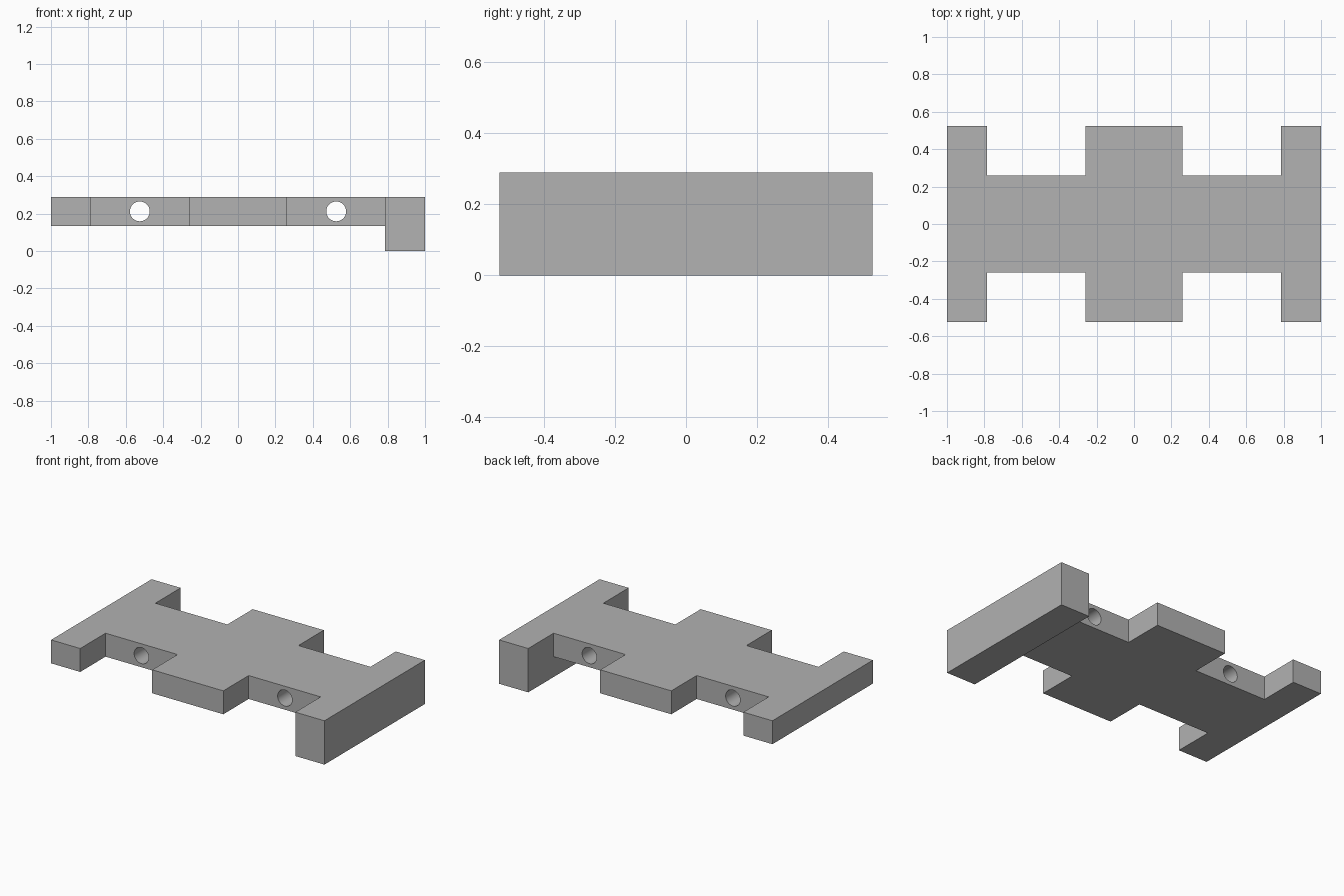
import bpy, bmesh
from mathutils import Vector

cube = bpy.data.objects.get("Cube")
if cube:
    bpy.data.objects.remove(cube, do_unlink=True)

MID, BAR, WAIST, DEPTH = 0.26, 0.787, 0.26, 0.525
UNDER, TOP = 0.135, 0.29
HOLE_X, HOLE_Z, HOLE_R = 0.525, 0.212, 0.053

grey = bpy.data.materials.new("plain grey")
grey.use_nodes = True
colour = (0.445, 0.445, 0.445, 1)
grey.diffuse_color = colour
grey.node_tree.nodes["Principled BSDF"].inputs["Base Color"].default_value = colour


def make_object(name, bm):
    bmesh.ops.recalc_face_normals(bm, faces=bm.faces[:])
    mesh = bpy.data.meshes.new(name)
    bm.to_mesh(mesh)
    bm.free()
    mesh.materials.append(grey)
    obj = bpy.data.objects.new(name, mesh)
    bpy.context.collection.objects.link(obj)
    return obj


def extrude(bm, faces, dz, keep):
    grown = bmesh.ops.extrude_face_region(bm, geom=faces, use_keep_orig=keep)
    verts = [v for v in grown["geom"] if isinstance(v, bmesh.types.BMVert)]
    bmesh.ops.translate(bm, verts=verts, vec=Vector((0, 0, dz)))


# Notched plan outline: front edge, then its mirror along the back
front = [(-1, DEPTH), (-BAR, DEPTH), (-BAR, WAIST), (-MID, WAIST), (-MID, DEPTH),
         (MID, DEPTH), (MID, WAIST), (BAR, WAIST)]
outline = [(x, -y) for x, y in front] + front[::-1]
bm = bmesh.new()
body = [bm.verts.new((x, y, UNDER)) for x, y in outline]
n = len(front)
corners = [bm.verts.new((x, y, UNDER)) for x, y in
           [(BAR, -DEPTH), (1, -DEPTH), (1, DEPTH), (BAR, DEPTH)]]
faces = [bm.faces.new(body), bm.faces.new([body[n - 1]] + corners + [body[n]])]
extrude(bm, faces, TOP - UNDER, True)

# Deep lip under the left end bar
lip = [f for f in bm.faces
       if f.calc_center_median().x > BAR and all(abs(v.co.z - UNDER) < 1e-4 for v in f.verts)]
extrude(bm, lip, -UNDER, False)
bmesh.ops.recalc_face_normals(bm, faces=bm.faces[:])
bmesh.ops.dissolve_limit(bm, angle_limit=0.01, verts=bm.verts[:], edges=bm.edges[:])
plate = make_object("notched_plate", bm)

# Round holes through the waist
for side, x in (("left", HOLE_X), ("right", -HOLE_X)):
    bpy.ops.mesh.primitive_cylinder_add(vertices=48, radius=HOLE_R, depth=0.8,
                                        location=(x, 0, HOLE_Z), rotation=(1.570796, 0, 0))
    cutter = bpy.context.object
    cutter.name = side + "_hole_cutter"
    cutter.data.materials.append(grey)
    cutter.hide_render = True
    cutter.hide_set(True)
    cutter.display_type = 'WIRE'
    cut = plate.modifiers.new(side + "_hole", 'BOOLEAN')
    cut.operation = 'DIFFERENCE'
    cut.solver = 'EXACT'
    cut.object = cutter

# Bake the holes, remove the cutters and smooth only the round walls
bpy.context.view_layer.update()
bpy.ops.object.select_all(action='DESELECT')
bpy.context.view_layer.objects.active = plate
plate.select_set(True)
for cut in list(plate.modifiers):
    cutter = cut.object
    bpy.ops.object.modifier_apply(modifier=cut.name)
    bpy.data.objects.remove(cutter, do_unlink=True)
bpy.ops.object.shade_smooth_by_angle(angle=0.52)
